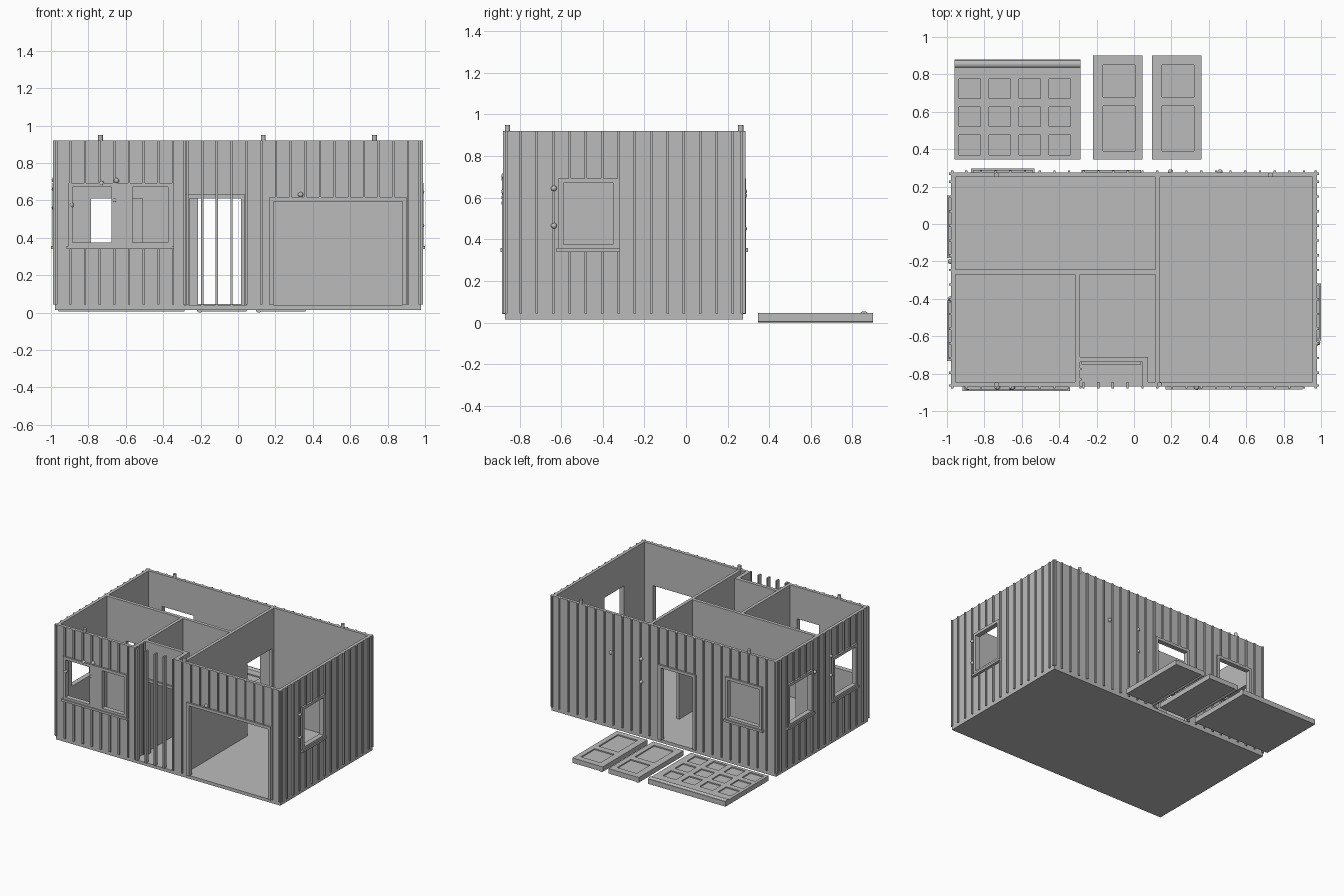
import bpy, bmesh
from mathutils import Matrix, Vector

old = bpy.data.objects.get("Cube")
if old:
    bpy.data.objects.remove(old, do_unlink=True)

GREY = (0.5, 0.5, 0.5, 1)
mat = bpy.data.materials.new("plain_grey")
mat.use_nodes = True
mat.diffuse_color = GREY
mat.node_tree.nodes["Principled BSDF"].inputs["Base Color"].default_value = GREY

BASE, FLOOR, TOP = 0.015, 0.04, 0.92
W, FRONT, BACK, T = 0.978, -0.87, 0.275, 0.024
STEP = 0.0785


def place(axis, u, v, d):
    """In-plane u, v and depth d to world space, for a sheet facing axis."""
    return {"x": (d, u, v), "y": (u, d, v), "z": (u, v, d)}[axis]


def finish(name, bm):
    bmesh.ops.recalc_face_normals(bm, faces=bm.faces)
    mesh = bpy.data.meshes.new(name)
    bm.to_mesh(mesh)
    bm.free()
    mesh.materials.append(mat)
    obj = bpy.data.objects.new(name, mesh)
    bpy.context.collection.objects.link(obj)
    return obj


def add_sheet(bm, axis, u, v, d, holes=()):
    """Slab spanning u, v with depth d; holes are (u0, u1, v0, v1)."""
    us = sorted({*u, *[x for h in holes for x in h[:2]]})
    vs = sorted({*v, *[x for h in holes for x in h[2:]]})
    grid = {}

    def vert(a, b):
        if (a, b) not in grid:
            grid[a, b] = bm.verts.new(place(axis, a, b, d[0]))
        return grid[a, b]

    faces = []
    for a, b in zip(us, us[1:]):
        for c, e in zip(vs, vs[1:]):
            mu, mv = (a + b) / 2, (c + e) / 2
            if any(h[0] < mu < h[1] and h[2] < mv < h[3] for h in holes):
                continue
            faces.append(bm.faces.new([vert(a, c), vert(b, c), vert(b, e), vert(a, e)]))
    ext = bmesh.ops.extrude_face_region(bm, geom=faces, use_keep_orig=True)
    moved = [g for g in ext["geom"] if isinstance(g, bmesh.types.BMVert)]
    bmesh.ops.translate(bm, verts=moved, vec=Vector(place(axis, 0, 0, d[1] - d[0])))


def sheet(name, *args):
    bm = bmesh.new()
    add_sheet(bm, *args)
    return finish(name, bm)


def trim(name, axis, face, s, hole, sill=True):
    """Raised frame around an opening, with a deeper sill under windows."""
    u0, u1, v0, v1 = hole
    e = 0.022
    bm = bmesh.new()
    add_sheet(bm, axis, (u0 - e, u1 + e), (v0 - e if sill else v0, v1 + e),
              (face - s * 0.004, face + s * 0.014), [hole])
    if sill:
        add_sheet(bm, axis, (u0 - e - 0.01, u1 + e + 0.01), (v0 - 0.035, v0 - 0.018),
                  (face - s * 0.004, face + s * 0.022))
    finish(name, bm)


def battens(name, axis, face, s, spots, blocks):
    """Vertical cover strips, broken where trimmed openings interrupt them."""
    bm = bmesh.new()
    for p in spots:
        spans = [(FLOOR + 0.004, TOP)]
        for u0, u1, v0, v1 in blocks:
            if u0 - 0.025 < p < u1 + 0.025:
                spans = [(FLOOR + 0.004, v0 - 0.035), (v1 + 0.022, TOP)]
        for a, b in spans:
            if b - a > 0.02:
                add_sheet(bm, axis, (p - 0.006, p + 0.006), (a, b),
                          (face - s * 0.004, face + s * 0.01))
    finish(name, bm)


def spots(start, lo, hi):
    run = [start + STEP * k for k in range(-30, 31)]
    return [lo + 0.006] + [p for p in run if lo + 0.02 < p < hi - 0.02] + [hi - 0.006]


# Openings: windows share a height band, doors start at the floor
def window(a, b):
    return (a, b, 0.375, 0.67)


def door(a, b, top=0.61):
    return (a, b, FLOOR, top)


front_windows = [window(-0.885, -0.675), window(-0.565, -0.375)]
garage = door(0.19, 0.88, 0.595)
back_holes = [door(-0.26, 0.015), window(-0.84, -0.565)]
right_holes = [window(-0.59, -0.35)]
left_holes = [window(-0.15, 0.12), window(-0.70, -0.44)]
porch_door = door(-0.26, 0.015)

# Floor and outer walls
Z = (FLOOR, TOP)
sheet("floor", "z", (-W, W), (FRONT, BACK), (BASE, FLOOR))
sheet("front_wall_bedroom", "y", (-W, -0.29), Z, (FRONT, FRONT + T), front_windows)
sheet("front_wall_garage", "y", (0.045, W), Z, (FRONT, FRONT + T), [garage])
sheet("back_wall", "y", (-W, W), Z, (BACK - T, BACK), back_holes)
inner_y = (FRONT + T, BACK - T)
sheet("right_wall", "x", inner_y, Z, (W - T, W), right_holes)
sheet("left_wall", "x", inner_y, Z, (-W, -W + T), left_holes)

# Partitions and the recessed porch
sheet("garage_partition", "x", inner_y, Z, (0.115, 0.14), [door(-0.08, 0.22)])
sheet("long_partition", "y", (-W + T, 0.115), Z, (-0.27, -0.243),
      [door(-0.785, -0.51), door(-0.215, 0.05)])
sheet("bedroom_partition", "x", (FRONT + T, -0.27), Z, (-0.315, -0.29))
sheet("porch_back_wall", "y", (-0.29, 0.075), Z, (-0.737, -0.71), [porch_door])
sheet("porch_side_wall", "x", (FRONT + T, -0.737), Z, (0.045, 0.075))
trim("porch_door_trim", "y", -0.737, -1, porch_door, False)
battens("porch_side_battens", "x", -0.29, 1, [-0.83, -0.775], [])

# Free-standing slats across the porch
bm = bmesh.new()
for k in range(4):
    x = -0.27 + STEP * k
    add_sheet(bm, "y", (x - 0.006, x + 0.006), Z, (FRONT - 0.01, FRONT + T))
finish("porch_slats", bm)

# Trims
front_frame = (-0.885, -0.375, 0.375, 0.67)
bm = bmesh.new()
add_sheet(bm, "y", (-0.907, -0.353), (0.353, 0.692), (FRONT - 0.014, FRONT + 0.004), front_windows)
add_sheet(bm, "y", (-0.917, -0.343), (0.34, 0.357), (FRONT - 0.022, FRONT + 0.004))
finish("front_window_trim", bm)
trim("garage_trim", "y", FRONT, -1, garage, False)
trim("back_door_trim", "y", BACK, 1, back_holes[0], False)
trim("back_window_trim", "y", BACK, 1, back_holes[1])
trim("right_window_trim", "x", W, 1, right_holes[0])
for i, h in enumerate(left_holes):
    trim(f"left_window_trim_{i + 1}", "x", -W, -1, h)

# Battens on every outer face
battens("front_battens_bedroom", "y", FRONT, -1, spots(-0.19, -W, -0.28), [front_frame])
battens("front_battens_garage", "y", FRONT, -1, spots(-0.19, 0.04, W), [garage])
battens("back_battens", "y", BACK, 1, spots(-0.19, -W, W), back_holes)
battens("right_battens", "x", W, 1, spots(-0.01, FRONT, BACK), right_holes)
battens("left_battens", "x", -W, -1, spots(-0.01, FRONT, BACK), left_holes)

# Locating pegs on the wall tops
bm = bmesh.new()
for x, y in [(-0.735, 0.263), (0.73, 0.263), (-0.735, -0.858), (0.135, -0.858)]:
    bmesh.ops.create_cone(bm, cap_ends=True, segments=16, radius1=0.013, radius2=0.013,
                          depth=0.05, matrix=Matrix.Translation((x, y, 0.925)))
finish("roof_pegs", bm)

# Small round wall lamps
bm = bmesh.new()
lamps = [place("y", x, z, FRONT - 0.004) for x, z in
         [(-0.73, 0.69), (-0.65, 0.705), (-0.89, 0.575), (-0.66, 0.6), (0.335, 0.63)]]
lamps += [place("y", x, z, BACK + 0.004) for x, z in [(0.46, 0.61), (0.195, 0.63), (0.195, 0.45)]]
lamps += [place("x", -0.635, z, W + 0.004) for z in (0.645, 0.465)]
lamps += [place("x", y, z, -W - 0.004) for y, z in [(-0.2, 0.66), (-0.4, 0.71), (-0.4, 0.56)]]
for p in lamps:
    bmesh.ops.create_uvsphere(bm, u_segments=12, v_segments=8, radius=0.014,
                              matrix=Matrix.Translation(p))
lamp_obj = finish("wall_lamps", bm)
lamp_obj.data.shade_smooth()


# Loose door leaves lying behind the house
def leaf(name, u, v, holes, along):
    bm = bmesh.new()
    add_sheet(bm, "z", u, v, (0.006, 0.036))
    add_sheet(bm, "z", u, v, (0.036, 0.045), holes)
    r = 0.024 if along == "x" else 0.016
    if along == "x":
        length, spin = u[1] - u[0], Matrix.Rotation(1.5708, 4, "Y")
        mid = ((u[0] + u[1]) / 2, v[1] - r, r + 0.006)
    else:
        length, spin = v[1] - v[0], Matrix.Rotation(1.5708, 4, "X")
        mid = (u[0] + r, (v[0] + v[1]) / 2, r)
    bmesh.ops.create_cone(bm, cap_ends=True, segments=20, radius1=r, radius2=r,
                          depth=length, matrix=Matrix.Translation(mid) @ spin)
    finish(name, bm)


for i, x in enumerate((-0.22, 0.095)):
    panels = [(x + 0.055, x + 0.225, 0.39, 0.63), (x + 0.055, x + 0.225, 0.68, 0.85)]
    leaf(f"door_leaf_{i + 1}", (x, x + 0.265), (0.345, 0.9), panels, "y")
grid = [(-0.935 + 0.16 * i, -0.82 + 0.16 * i, 0.37 + 0.15 * j, 0.475 + 0.15 * j)
        for i in range(4) for j in range(3)]
leaf("garage_door_leaf", (-0.96, -0.285), (0.345, 0.88), grid, "x")
